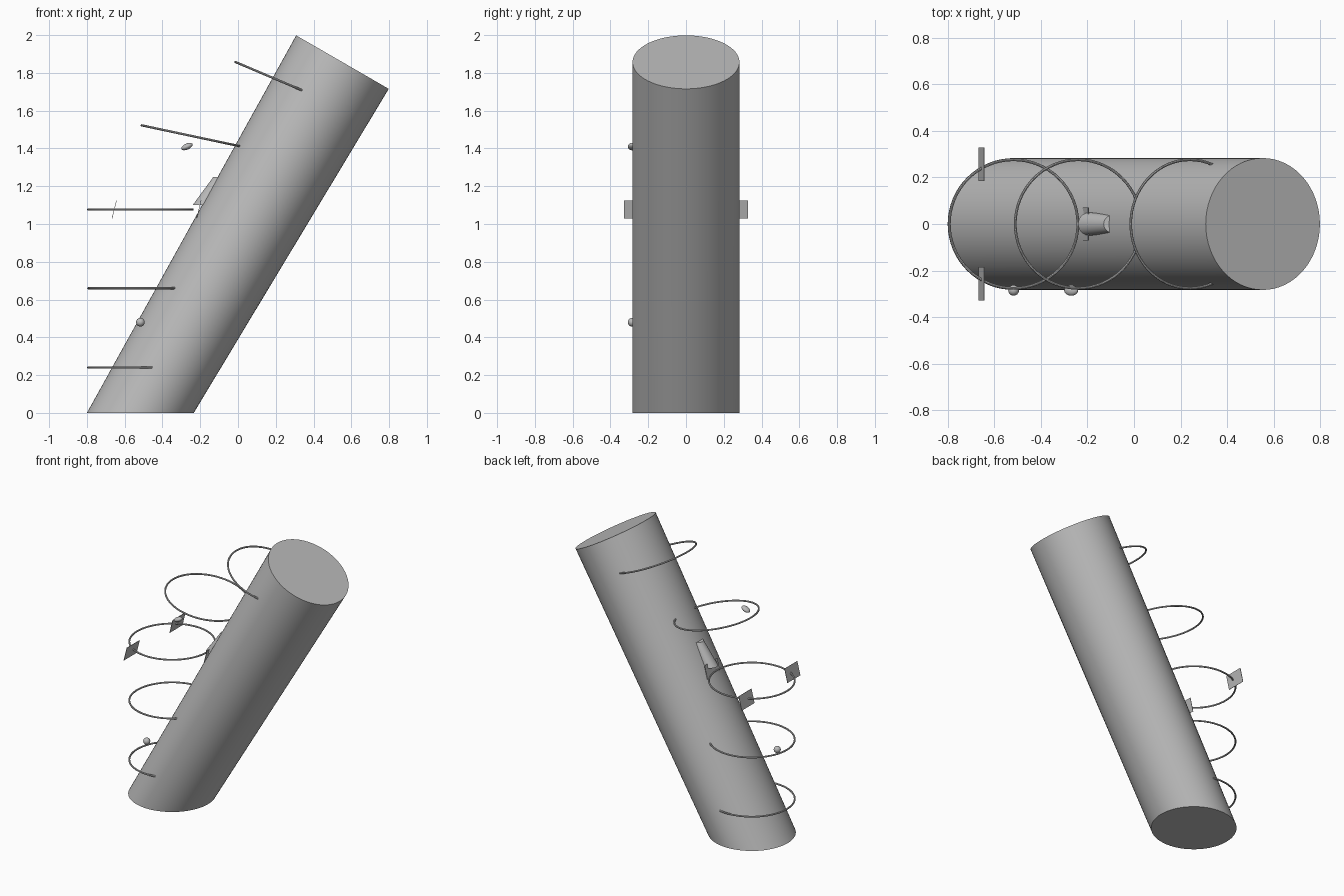
import bpy, bmesh, math
from mathutils import Matrix, Vector

cube = bpy.data.objects.get("Cube")
if cube:
    bpy.data.objects.remove(cube, do_unlink=True)

grey = bpy.data.materials.new("plain_grey")
grey.use_nodes = True
colour = (0.5, 0.5, 0.5, 1)
grey.diffuse_color = colour
grey.node_tree.nodes["Principled BSDF"].inputs["Base Color"].default_value = colour


def finish(obj, name, smooth=True):
    obj.name = name
    obj.data.materials.append(grey)
    if smooth:
        bpy.ops.object.select_all(action='DESELECT')
        obj.select_set(True)
        bpy.context.view_layer.objects.active = obj
        bpy.ops.object.shade_smooth_by_angle(angle=math.radians(35))
    return obj


def leaning_tube(name, low, low_radius, high, high_radius, tilt, sides):
    """Solid between a level lower disc and a tilted upper disc."""
    bm = bmesh.new()
    bmesh.ops.create_cone(bm, cap_ends=True, segments=sides,
                          radius1=1, radius2=1, depth=2)
    turn = Matrix.Rotation(tilt, 3, 'Y')
    for v in bm.verts:
        flat = Vector((v.co.x, v.co.y, 0))
        if v.co.z > 0:
            v.co = Vector(high) + turn @ (flat * high_radius)
        else:
            v.co = Vector(low) + flat * low_radius
    mesh = bpy.data.meshes.new(name)
    bm.to_mesh(mesh)
    bm.free()
    obj = bpy.data.objects.new(name, mesh)
    bpy.context.collection.objects.link(obj)
    return finish(obj, name)


# Main leaning column
leaning_tube("column", (-0.517, 0, 0), 0.283, (0.553, 0, 1.857), 0.283,
             math.radians(30), 64)

# Thin rings: centre x, height, tilt in degrees
rings = [(-0.517, 0.24, 0), (-0.517, 0.66, 0), (-0.517, 1.077, 0),
         (-0.24, 1.465, 12), (0.24, 1.75, 23)]
for i, (x, z, tilt) in enumerate(rings):
    bpy.ops.mesh.primitive_torus_add(
        major_radius=0.276, minor_radius=0.006, major_segments=64,
        minor_segments=8, location=(x, 0, z),
        rotation=(0, math.radians(tilt), 0))
    finish(bpy.context.object, f"ring_{i + 1}")

# Small beads on the front side
beads = [("lower_bead", (-0.517, -0.285, 0.48), (0.023, 0.023, 0.023), 0),
         ("upper_bead", (-0.27, -0.285, 1.41), (0.032, 0.023, 0.016), -25)]
for name, place, size, tilt in beads:
    bpy.ops.mesh.primitive_uv_sphere_add(
        segments=24, ring_count=12, radius=1, location=place,
        rotation=(0, math.radians(tilt), 0))
    bpy.context.object.scale = size
    finish(bpy.context.object, name)

# Thin square plates around the middle ring
plates = [("front_plate", -0.655, -0.257), ("back_plate", -0.655, 0.257),
          ("inner_plate", -0.207, 0)]
for name, x, y in plates:
    bpy.ops.mesh.primitive_cube_add(
        size=1, location=(x, y, 1.077), rotation=(0, math.radians(14), 0))
    bpy.context.object.scale = (0.003, 0.143, 0.098)
    finish(bpy.context.object, name, smooth=False)

# Small tapered nozzle set into the column
leaning_tube("nozzle", (-0.19, 0, 1.1), 0.05, (-0.092, 0, 1.25), 0.038, 0, 32)
